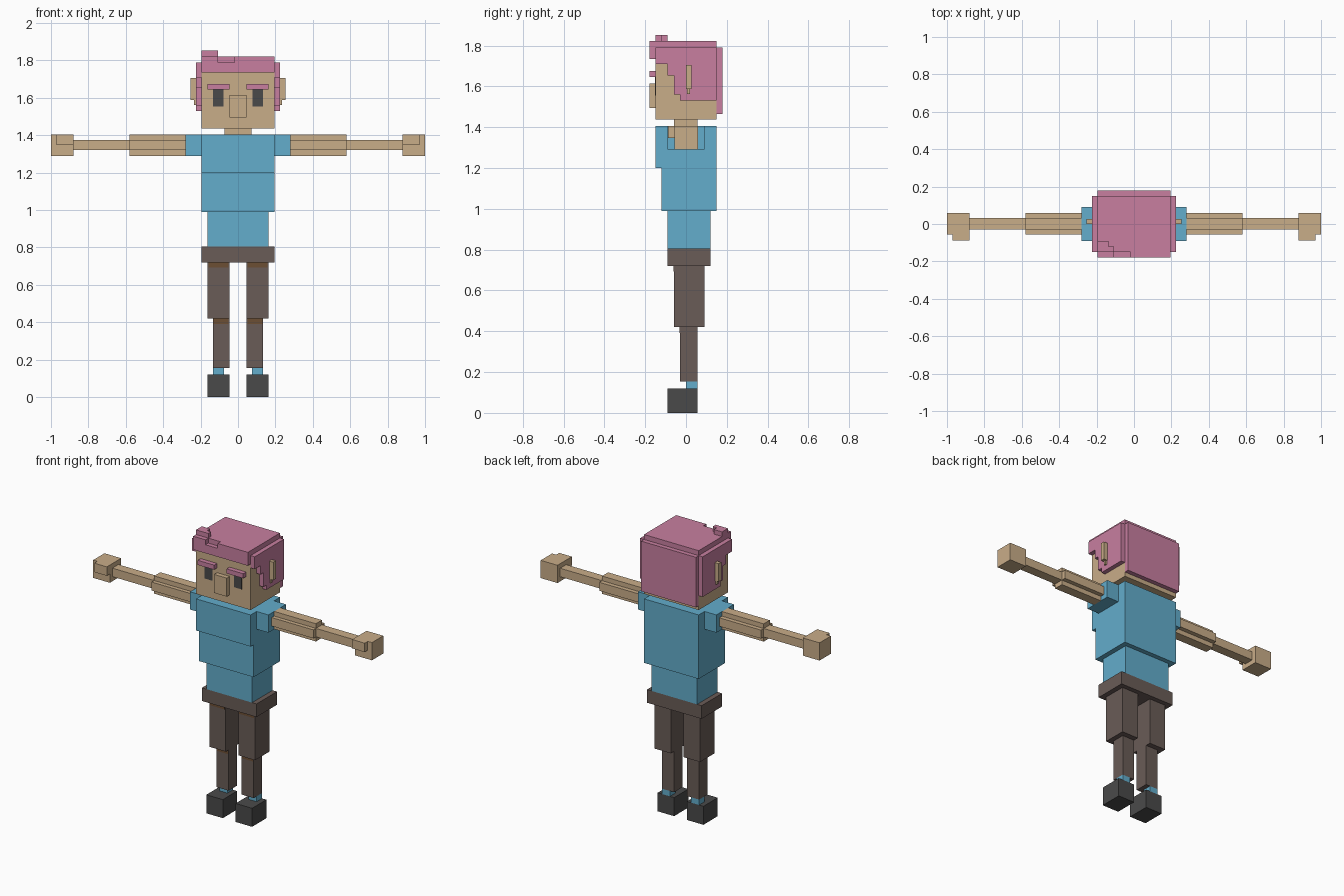
import bpy, bmesh
from mathutils import Vector


def colour(name, r, g, b):
    def lin(c):
        c /= 255
        return c / 12.92 if c <= 0.04045 else ((c + 0.055) / 1.055) ** 2.4
    m = bpy.data.materials.new(name)
    m.diffuse_color = (lin(r), lin(g), lin(b), 1)
    return m


SKIN = colour("skin", 201, 173, 137)
HAIR = colour("pink_hair", 200, 127, 160)
BLUE = colour("blue_cloth", 99, 173, 204)
BROWN = colour("trouser_brown", 106, 92, 87)
TAN = colour("fold_brown", 108, 78, 52)
DARK = colour("charcoal", 74, 74, 74)


def prism(name, mat, axis, outline, lo, hi, mirror=False):
    """Extrude a 2D outline along axis 0 (outline is y,z) or axis 1 (outline is x,z)."""
    bm = bmesh.new()
    verts = [bm.verts.new((lo, a, b) if axis == 0 else (a, lo, b)) for a, b in outline]
    face = bm.faces.new(verts)
    new = bmesh.ops.extrude_face_region(bm, geom=[face])["geom"]
    shift = Vector((hi - lo, 0, 0) if axis == 0 else (0, hi - lo, 0))
    bmesh.ops.translate(bm, vec=shift, verts=[v for v in new if isinstance(v, bmesh.types.BMVert)])
    bmesh.ops.recalc_face_normals(bm, faces=bm.faces)
    me = bpy.data.meshes.new(name)
    bm.to_mesh(me)
    bm.free()
    me.materials.append(mat)
    ob = bpy.data.objects.new(name, me)
    bpy.context.collection.objects.link(ob)
    if mirror:
        ob.modifiers.new("mirror", 'MIRROR').use_mirror_merge = False
    return ob


def box(name, mat, x, y, z, mirror=False):
    outline = [(x[0], z[0]), (x[1], z[0]), (x[1], z[1]), (x[0], z[1])]
    return prism(name, mat, 1, outline, y[0], y[1], mirror)


W = (-0.196, 0.196)  # shared width of head, chest and hips

# Head and face
box("head", SKIN, W, (-0.15, 0.15), (1.437, 1.79))
box("neck", SKIN, (-0.073, 0.073), (-0.06, 0.056), (1.405, 1.437))
box("nose", SKIN, (-0.045, 0.045), (-0.18, -0.15), (1.495, 1.615))
box("eye", DARK, (0.077, 0.133), (-0.153, -0.15), (1.555, 1.645), True)
box("eyebrow", HAIR, (0.045, 0.163), (-0.18, -0.15), (1.645, 1.675), True)
box("ear", SKIN, (0.196, 0.253), (0.0, 0.026), (1.588, 1.705), True)
box("ear_lobe", SKIN, (0.196, 0.235), (0.005, 0.02), (1.562, 1.588), True)

# Hair: cap, back, stepped sides, notched fringe and tuft
box("hair_cap", HAIR, W, (-0.15, 0.15), (1.79, 1.822))
box("hair_back", HAIR, W, (0.15, 0.179), (1.465, 1.79))
prism("hair_side", HAIR, 0,
      [(-0.15, 1.79), (-0.15, 1.71), (-0.09, 1.71), (-0.09, 1.652), (-0.06, 1.652),
       (-0.06, 1.56), (-0.03, 1.56), (-0.03, 1.53), (0.15, 1.53), (0.15, 1.79)],
      0.196, 0.225, True)
prism("hair_fringe", HAIR, 1,
      [(W[0], 1.735), (W[1], 1.735), (W[1], 1.822), (-0.02, 1.822), (-0.02, 1.79),
       (-0.108, 1.79), (-0.108, 1.822), (W[0], 1.822)], -0.179, -0.15)
box("hair_tuft_front", HAIR, (W[0], -0.108), (-0.15, -0.12), (1.822, 1.852))
box("hair_tuft_back", HAIR, (W[0], -0.137), (-0.12, -0.09), (1.822, 1.852))

# Shirt
box("chest", BLUE, W, (-0.15, 0.15), (1.20, 1.405))
box("belly", BLUE, W, (-0.12, 0.15), (0.99, 1.20))
box("waist", BLUE, (-0.164, 0.164), (-0.09, 0.12), (0.805, 0.99))
box("sleeve", BLUE, (0.196, 0.281), (-0.09, 0.09), (1.29, 1.405), True)

# Arms: cross-shaped upper arm, thin forearm, hand and thumb
prism("upper_arm", SKIN, 0,
      [(-0.03, 1.29), (0.032, 1.29), (0.032, 1.32), (0.06, 1.32), (0.06, 1.375), (0.032, 1.375),
       (0.032, 1.405), (-0.03, 1.405), (-0.03, 1.375), (-0.056, 1.375), (-0.056, 1.32), (-0.03, 1.32)],
      0.281, 0.58, True)
box("forearm", SKIN, (0.58, 0.88), (-0.03, 0.032), (1.32, 1.375), True)
box("hand", SKIN, (0.88, 1.0), (-0.056, 0.06), (1.29, 1.405), True)
box("thumb", SKIN, (0.88, 0.97), (-0.087, -0.056), (1.347, 1.405), True)

# Trousers, socks and shoes
box("hips", BROWN, W, (-0.09, 0.12), (0.72, 0.805))
box("thigh", BROWN, (0.046, 0.164), (-0.06, 0.09), (0.42, 0.72), True)
box("shin", BROWN, (0.046, 0.133), (-0.03, 0.056), (0.155, 0.42), True)
box("thigh_fold", TAN, (0.052, 0.158), (-0.062, -0.06), (0.692, 0.72), True)
box("knee_fold", TAN, (0.05, 0.13), (-0.032, -0.03), (0.392, 0.42), True)
box("sock", BLUE, (0.076, 0.133), (0.0, 0.056), (0.12, 0.155), True)
box("shoe", DARK, (0.046, 0.164), (-0.09, 0.056), (0.0, 0.12), True)
